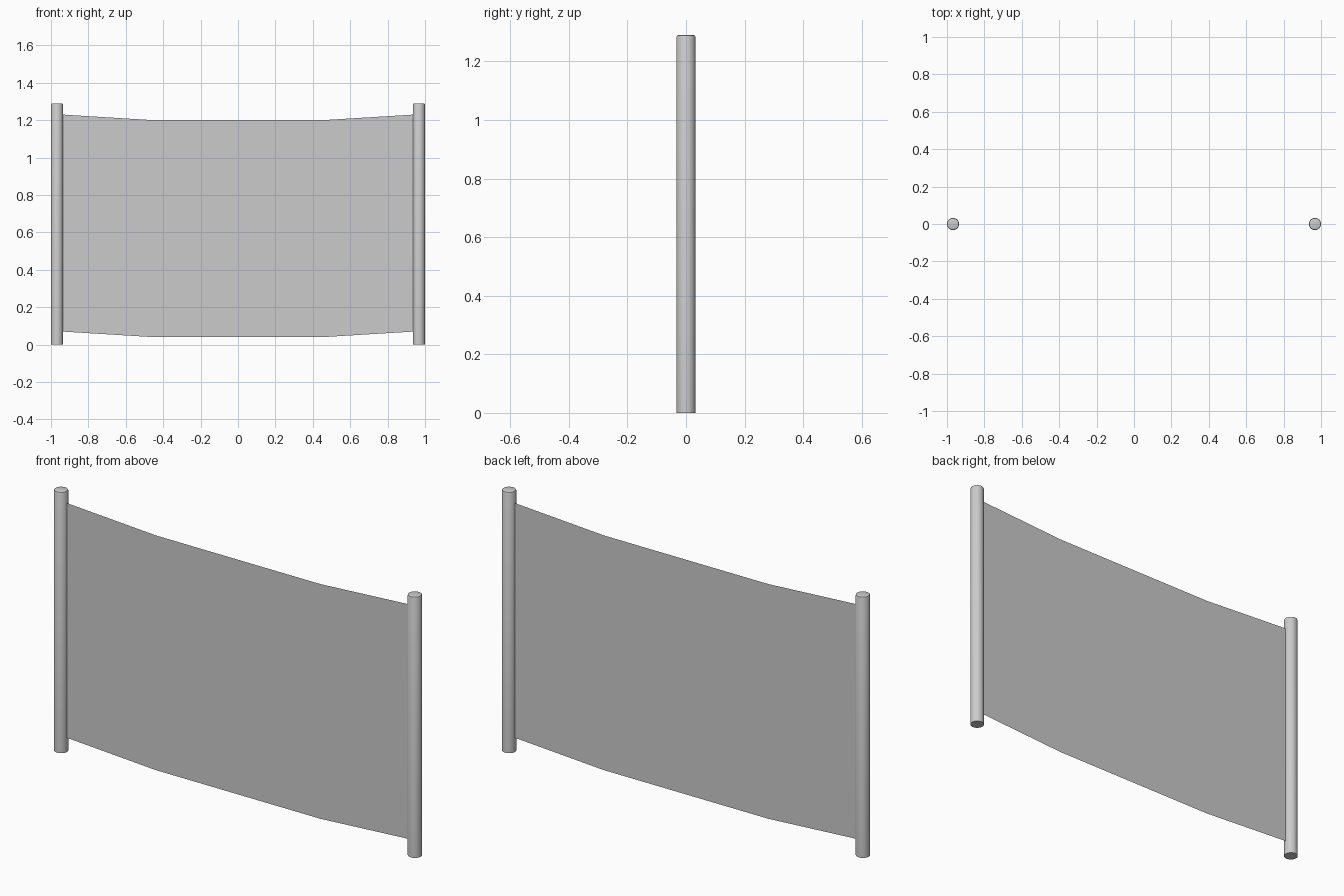
import bpy, bmesh

if "Cube" in bpy.data.objects:
    bpy.data.objects.remove(bpy.data.objects["Cube"])

R, H, PX = 0.0325, 1.29, 0.9675


def add_object(name, bm):
    mesh = bpy.data.meshes.new(name)
    bm.to_mesh(mesh)
    bm.free()
    ob = bpy.data.objects.new(name, mesh)
    bpy.context.collection.objects.link(ob)
    return ob


def post(name, x):
    # Round post with a small bevel on the top rim
    bm = bmesh.new()
    bmesh.ops.create_cone(bm, cap_ends=True, segments=32,
                          radius1=R, radius2=R, depth=H)
    rim = [e for e in bm.edges if all(v.co.z > 0 for v in e.verts)]
    bmesh.ops.bevel(bm, geom=rim, offset=0.007, segments=2,
                    profile=0.5, affect='EDGES')
    ob = add_object(name, bm)
    ob.location = (x, 0, H / 2)
    bpy.ops.object.select_all(action='DESELECT')
    bpy.context.view_layer.objects.active = ob
    ob.select_set(True)
    bpy.ops.object.shade_smooth_by_angle()


post("left_post", -PX)
post("right_post", PX)

# Thin sagging panel stretched between the posts: (x, bottom z)
profile = [(-0.94, 0.07), (-0.45, 0.04), (0.45, 0.04), (0.94, 0.07)]
bm = bmesh.new()
cols = [(bm.verts.new((x, 0, z)), bm.verts.new((x, 0, z + 1.16)))
        for x, z in profile]
for (a, b), (c, d) in zip(cols, cols[1:]):
    bm.faces.new((a, c, d, b))
add_object("net_panel", bm)
